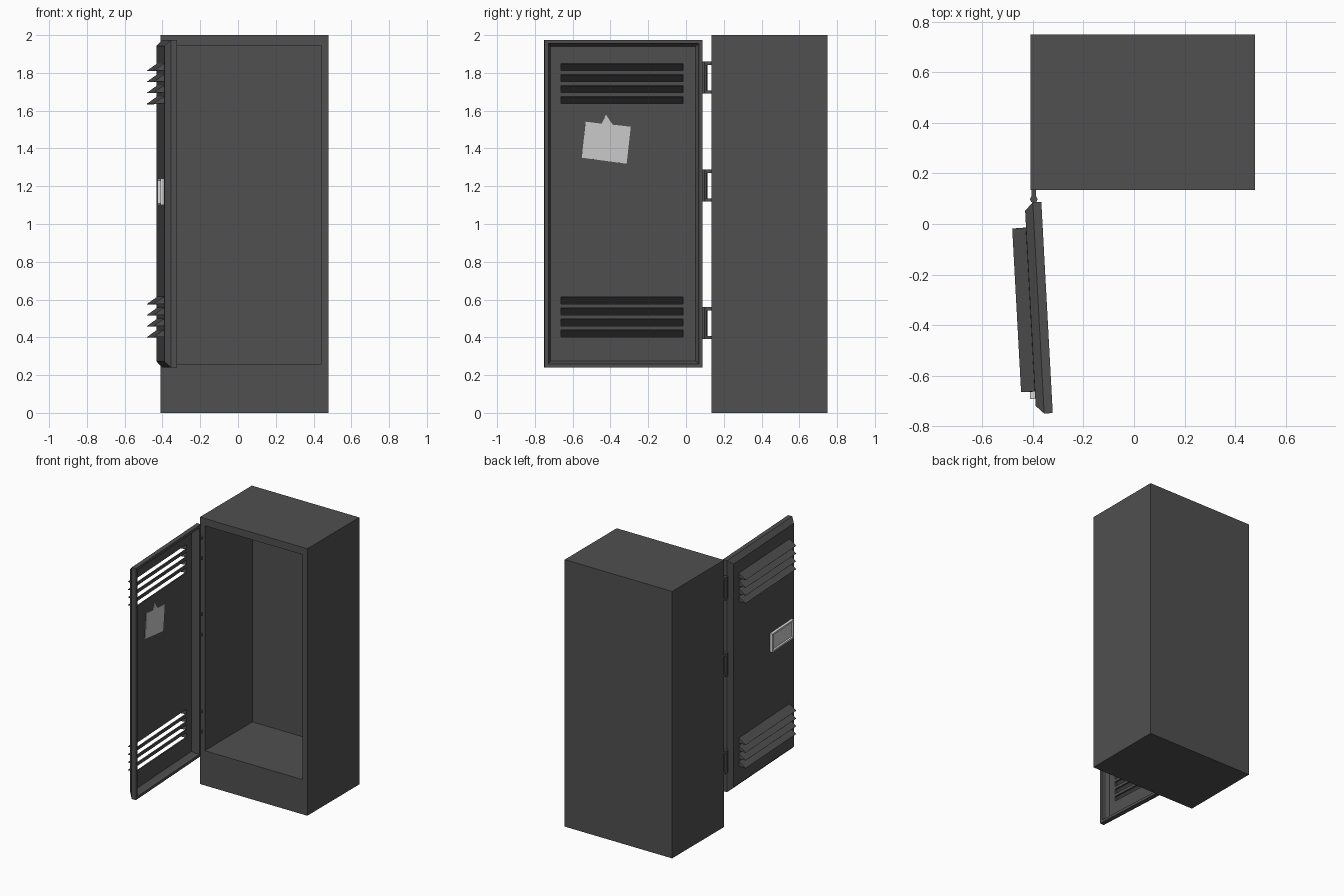
import bpy, bmesh, math
from mathutils import Matrix

if "Cube" in bpy.data.objects:
    bpy.data.objects.remove(bpy.data.objects["Cube"])


def material(name, value):
    m = bpy.data.materials.new(name)
    m.diffuse_color = (value, value, value, 1)
    m.use_nodes = True
    m.node_tree.nodes["Principled BSDF"].inputs["Base Color"].default_value = m.diffuse_color
    return m


GREY = material("dark grey metal", 0.08)
PAPER = material("light grey paper", 0.6)
RIM = material("pale metal", 0.7)

# Door hangs open, turned slightly about its hinge-side inner corner
DOOR = Matrix.Translation((-0.367, 0.088, 0)) @ Matrix.Rotation(math.radians(3.1), 4, 'Z')


def finish(name, bm, mats, matrix=None, recalc=True):
    if recalc:
        bmesh.ops.recalc_face_normals(bm, faces=bm.faces[:])
    mesh = bpy.data.meshes.new(name)
    bm.to_mesh(mesh)
    bm.free()
    for m in mats:
        mesh.materials.append(m)
    ob = bpy.data.objects.new(name, mesh)
    bpy.context.collection.objects.link(ob)
    if matrix:
        ob.matrix_world = matrix
    return ob


def loft(name, axis, rings, mats, matrix=None, cap_mat=0):
    """Join rectangles (a0, a1, z0, z1, depth) into a closed solid along x or y."""
    bm = bmesh.new()
    loops = []
    for a0, a1, z0, z1, d in rings:
        pts = [(a0, z0), (a1, z0), (a1, z1), (a0, z1)]
        loops.append([bm.verts.new((d, a, z) if axis == 'x' else (a, d, z)) for a, z in pts])
    for p, q in zip(loops, loops[1:]):
        for i in range(4):
            j = (i + 1) % 4
            bm.faces.new((p[i], p[j], q[j], q[i]))
    bm.faces.new(loops[0])
    bm.faces.new(loops[-1]).material_index = cap_mat
    return finish(name, bm, mats, matrix)


def inset_rings(rect, steps):
    a0, a1, z0, z1 = rect
    return [(a0 + s, a1 - s, z0 + s, z1 - s, d) for s, d in steps]


def add_box(bm, x0, x1, y0, y1, z0, z1):
    m = Matrix.Translation(((x0 + x1) / 2, (y0 + y1) / 2, (z0 + z1) / 2)) @ \
        Matrix.Diagonal((x1 - x0, y1 - y0, z1 - z0, 1))
    bmesh.ops.create_cube(bm, size=1, matrix=m)


# Cabinet with a deep front opening
full = (-0.41, 0.48, 0, 2)
opening = (-0.37, 0.44, 0.26, 1.945)
loft("cabinet", 'y', [full + (0.75,), full + (0.135,), opening + (0.135,), opening + (0.70,)], [GREY])

# Door pan: chamfered outside, hollow inside
door = loft("door", 'x', inset_rings((-0.838, 0, 0.24, 1.975), [
    (0.032, -0.066), (0, -0.034), (0, 0), (0.02, 0), (0.022, -0.034), (0.034, -0.056)]), [GREY], DOOR)

# Vent slots cut through the door
slot_tops = [base - 0.0583 * i for base in (1.849, 0.614) for i in range(4)]
S0, S1, SLOT = -0.748, -0.10, 0.037
bm = bmesh.new()
for z in slot_tops:
    add_box(bm, -0.09, -0.03, S0, S1, z - SLOT, z)
cutter = finish("slot_cutter", bm, [GREY], DOOR)
cutter.hide_render = True
mod = door.modifiers.new("slots", 'BOOLEAN')
mod.operation = 'DIFFERENCE'
mod.solver = 'EXACT'
mod.object = cutter
bpy.context.view_layer.objects.active = door
bpy.ops.object.modifier_apply(modifier=mod.name)
bpy.data.objects.remove(cutter)

# Sloping hoods with closed ends over the slots, open underneath
bm = bmesh.new()
for z in slot_tops:
    ends = [[bm.verts.new(p) for p in ((-0.066, y, z), (-0.12, y, z - SLOT - 0.002), (-0.066, y, z - SLOT))]
            for y in (S0, S1)]
    a, b = ends
    bm.faces.new((a[0], b[0], b[1], a[1]))
    bm.faces.new(a)
    bm.faces.new(b)
hoods = finish("vent_hoods", bm, [GREY], DOOR)
sol = hoods.modifiers.new("sheet", 'SOLIDIFY')
sol.thickness = 0.003
sol.offset = 0

# Latch plate: raised pale rim around a grey panel
loft("latch_plate", 'x', inset_rings((-0.778, -0.50, 1.10, 1.24), [
    (0, -0.064), (0, -0.086), (0.012, -0.086), (0.012, -0.072)]), [RIM, PAPER], DOOR, 1)

# Note stuck inside the door, with a small pointed tab
outline = [(-0.617, 1.542), (-0.532, 1.531), (-0.51, 1.579), (-0.474, 1.526),
           (-0.378, 1.515), (-0.40, 1.319), (-0.638, 1.351)]
bm = bmesh.new()
face = bm.faces.new([bm.verts.new((-0.055, y, z)) for y, z in outline])
ext = bmesh.ops.extrude_face_region(bm, geom=[face])
for v in ext["geom"]:
    if isinstance(v, bmesh.types.BMVert):
        v.co.x += 0.004
finish("note", bm, [PAPER], DOOR)

# Three hinges: upright pin with two arms into the cabinet
for i, zc in enumerate((1.775, 1.203, 0.475)):
    bm = bmesh.new()
    bmesh.ops.create_cone(bm, cap_ends=True, segments=8, radius1=0.015, radius2=0.015, depth=0.17,
                          matrix=Matrix.Translation((-0.397, 0.098, zc)))
    for s in (-1, 1):
        z = zc + s * 0.076
        add_box(bm, -0.406, -0.388, 0.098, 0.14, z - 0.009, z + 0.009)
    finish("hinge_%d" % (i + 1), bm, [GREY])
